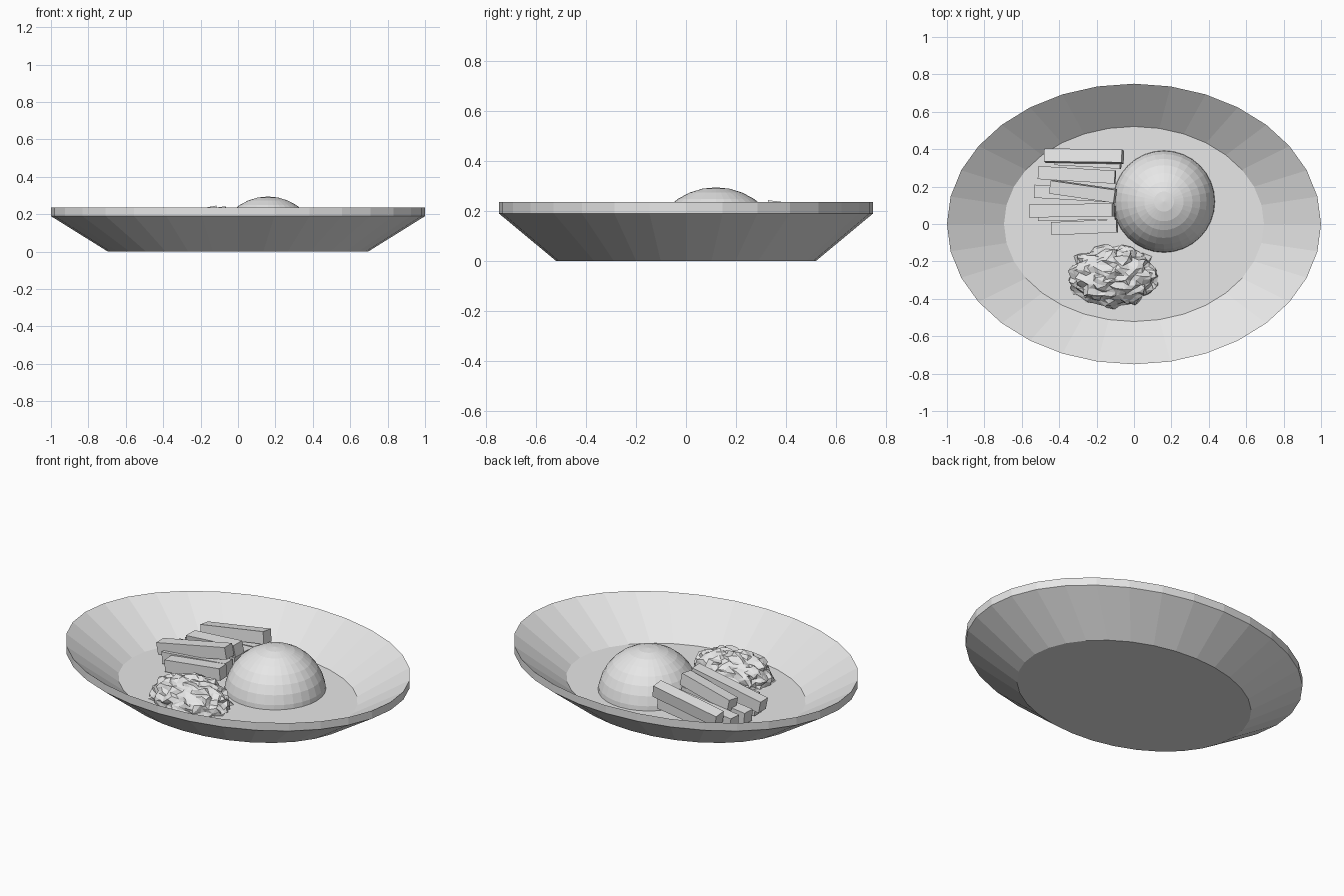
import bpy, bmesh, math, random
from mathutils import Vector, Matrix, noise

random.seed(4)
cube = bpy.data.objects.get("Cube")
if cube:
    bpy.data.objects.remove(cube, do_unlink=True)

FLOOR = 0.047

grey = bpy.data.materials.new("plain_grey")
grey.use_nodes = True
grey.diffuse_color = (0.8, 0.8, 0.8, 1)
for node in grey.node_tree.nodes:
    if node.type == 'BSDF_PRINCIPLED':
        node.inputs["Base Color"].default_value = (0.8, 0.8, 0.8, 1)


def finish(name, bm):
    bmesh.ops.recalc_face_normals(bm, faces=bm.faces)
    mesh = bpy.data.meshes.new(name)
    bm.to_mesh(mesh)
    bm.free()
    mesh.materials.append(grey)
    obj = bpy.data.objects.new(name, mesh)
    bpy.context.collection.objects.link(obj)
    return obj


# Oval plate: one closed elliptical profile with a sharp upper rim
bm = bmesh.new()
SIDES = 32
rings = []
for radius, z in ((0.695, 0), (1, 0.19), (1, 0.237), (0.695, FLOOR)):
    angles = [math.tau * i / SIDES for i in range(SIDES)]
    rings.append([bm.verts.new((radius * math.cos(a), 0.75 * radius * math.sin(a), z))
                  for a in angles])
for low, high in zip(rings, rings[1:]):
    for i in range(SIDES):
        j = (i + 1) % SIDES
        bm.faces.new((low[i], low[j], high[j], high[i]))
bm.faces.new(rings[0])
bm.faces.new(rings[-1])
finish("plate", bm)

# Faceted dome, cut off just under the plate floor
bm = bmesh.new()
bmesh.ops.create_uvsphere(bm, u_segments=32, v_segments=16, radius=0.275,
                          matrix=Matrix.Translation((0.16, 0.12, 0.02)))
cut = bmesh.ops.bisect_plane(bm, geom=bm.verts[:] + bm.edges[:] + bm.faces[:],
                             plane_co=(0, 0, 0.02), plane_no=(0, 0, 1), clear_inner=True)
bmesh.ops.holes_fill(bm, edges=[e for e in bm.edges if e.is_boundary])
finish("dome", bm)


# Sticks: boxes stretched between two end points on their centre line
def stick(name, start, end, roll=0.0, width=0.07):
    a, b = Vector(start), Vector(end)
    along = (b - a).normalized()
    side = Vector((0, 0, 1)).cross(along).normalized()
    up = along.cross(side)
    turn = Matrix((along, side, up)).transposed().to_4x4()
    size = Matrix.Diagonal(((b - a).length, width, width, 1))
    bm = bmesh.new()
    bmesh.ops.create_cube(bm, size=1, matrix=Matrix.Translation((a + b) / 2) @ turn
                          @ Matrix.Rotation(roll, 4, 'X') @ size)
    finish(name, bm)


lower = [((-0.42, 0.35), (-0.07, 0.33)), ((-0.51, 0.275), (-0.10, 0.25)),
         ((-0.53, 0.175), (-0.10, 0.15)), ((-0.51, 0.05), (-0.10, 0.06)),
         ((-0.44, -0.025), (-0.09, -0.01))]
for n, (a, b) in enumerate(lower):
    stick(f"lower_stick_{n + 1}", (*a, 0.09), (*b, 0.125))
stick("upper_stick_back", (-0.475, 0.365, 0.135), (-0.06, 0.36, 0.205), -0.12)
stick("upper_stick_middle", (-0.445, 0.20, 0.15), (-0.10, 0.15, 0.20), 0.1)
stick("upper_stick_front", (-0.555, 0.07, 0.125), (-0.11, 0.075, 0.212))

# Crumpled heap: pleated, jittered half ball with flat facets
bm = bmesh.new()
bmesh.ops.create_icosphere(bm, subdivisions=4, radius=1)
for v in bm.verts:
    p = v.co.copy()
    angle = math.atan2(p.y, p.x)
    flat = math.hypot(p.x, p.y)
    pleat = 0.05 * flat * math.sin(11 * angle + 3 * p.z)
    lump = 0.13 * noise.noise(p * 4) + pleat - 0.04
    shake = Vector(random.uniform(-0.05, 0.05) for _ in range(3))
    p = p * (1 + lump) + shake
    height = FLOOR + 0.155 * p.z if p.z > 0 else FLOOR + 0.03 * p.z
    v.co = (-0.115 + 0.245 * p.x, -0.28 + 0.168 * p.y, height)
finish("crumpled_heap", bm)
